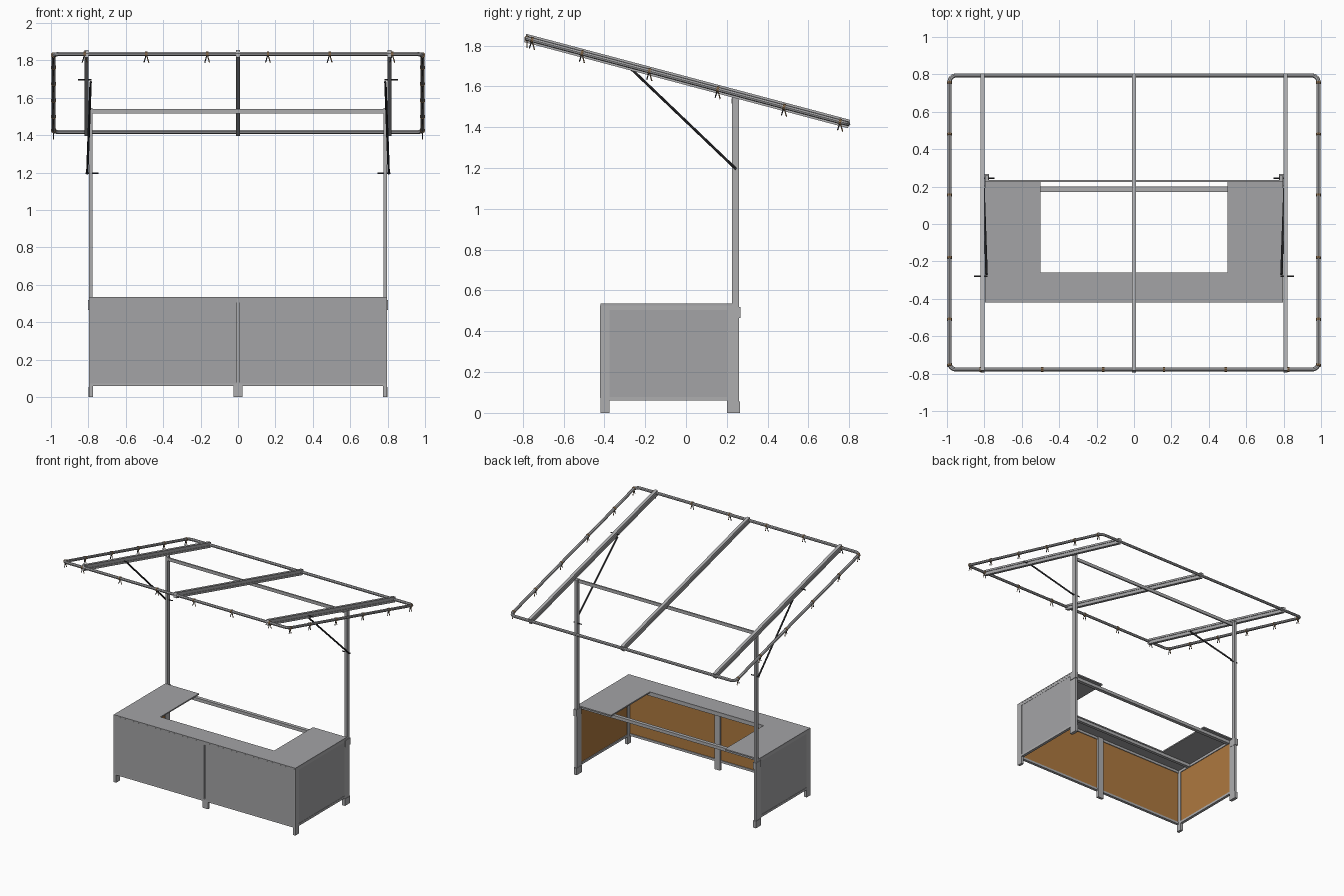
import bpy, bmesh, math
from mathutils import Vector, Matrix

if "Cube" in bpy.data.objects:
    bpy.data.objects.remove(bpy.data.objects["Cube"])

def mat(name, c):
    m = bpy.data.materials.new(name)
    m.diffuse_color = (*c, 1)
    m.use_nodes = True
    m.node_tree.nodes["Principled BSDF"].inputs["Base Color"].default_value = m.diffuse_color
    return m

METAL = mat("light_metal_grey", (0.42, 0.42, 0.43))
PANEL = mat("panel_grey", (0.37, 0.37, 0.38))
WOOD = mat("brown_wood", (0.42, 0.19, 0.05))
DARK = mat("dark_steel", (0.04, 0.04, 0.045))
CLIP = mat("tan_clip", (0.36, 0.22, 0.11))

def finish(name, bm, m, matrix=None):
    bmesh.ops.recalc_face_normals(bm, faces=bm.faces)
    me = bpy.data.meshes.new(name)
    bm.to_mesh(me)
    bm.free()
    if matrix:
        me.transform(matrix)
    me.materials.append(m)
    o = bpy.data.objects.new(name, me)
    bpy.context.collection.objects.link(o)
    return o

def prism(name, pts, vec, m, matrix=None):
    """Extrude a closed 3D outline along vec."""
    bm = bmesh.new()
    f = bm.faces.new([bm.verts.new(p) for p in pts])
    r = bmesh.ops.extrude_face_region(bm, geom=[f])
    bmesh.ops.translate(bm, vec=vec, verts=[g for g in r["geom"] if isinstance(g, bmesh.types.BMVert)])
    return finish(name, bm, m, matrix)

def box(name, x, y, z, m):
    pts = [(x[0], y[0], z[0]), (x[1], y[0], z[0]), (x[1], y[1], z[0]), (x[0], y[1], z[0])]
    return prism(name, pts, (0, 0, z[1] - z[0]), m)

def pair(name, x, y, z, m):
    """A box on the right and its mirror on the left."""
    box(name + "_right", x, y, z, m)
    box(name + "_left", (-x[1], -x[0]), y, z, m)

def smooth(o):
    bpy.ops.object.select_all(action='DESELECT')
    o.select_set(True)
    bpy.context.view_layer.objects.active = o
    bpy.ops.object.shade_smooth_by_angle()

def rod(name, a, b, r, m, n=8):
    a, b = Vector(a), Vector(b)
    d = b - a
    bm = bmesh.new()
    bmesh.ops.create_cone(bm, cap_ends=True, segments=n, radius1=r, radius2=r, depth=d.length)
    mx = Matrix.Translation((a + b) / 2) @ d.to_track_quat('Z', 'Y').to_matrix().to_4x4()
    return finish(name, bm, m, mx)

# ---- counter top: C shape with an opening at the back ----
prism("counter_top", [(-.797, -.42, .525), (.797, -.42, .525), (.797, .226, .525), (.5, .226, .525),
                      (.5, -.26, .525), (-.5, -.26, .525), (-.5, .226, .525), (-.797, .226, .525)],
      (0, 0, .01), PANEL)

# ---- counter frame: legs and rails ----
pair("front_leg", (.775, .797), (-.42, -.375), (0, .525), METAL)
box("middle_leg", (-.025, .025), (-.412, -.39), (0, .525), METAL)
pair("back_leg", (.777, .797), (.2, .226), (0, .525), METAL)
box("front_bottom_rail", (-.775, .775), (-.42, -.398), (.06, .078), METAL)
box("front_top_rail", (-.775, .775), (-.418, -.398), (.505, .525), METAL)
box("inner_top_rail", (-.775, .775), (-.29, -.265), (.5, .525), METAL)
box("back_rail", (-.777, .777), (.172, .2), (.5, .525), METAL)
pair("side_bottom_rail", (.775, .797), (-.375, .2), (.06, .078), METAL)
pair("side_top_rail", (.775, .796), (-.375, .2), (.505, .525), METAL)

# ---- panels: grey outside, wood inside ----
pair("front_panel", (.005, .792), (-.4205, -.411), (.072, .525), PANEL)
pair("front_panel_lining", (.025, .775), (-.411, -.404), (.078, .505), WOOD)
pair("side_panel", (.788, .7945), (-.375, .2), (.078, .505), PANEL)
pair("side_panel_lining", (.781, .788), (-.375, .2), (.078, .505), WOOD)

# ---- roof posts, brackets and cross bar ----
pair("roof_post", (.777, .797), (.226, .26), (0, 1.545), METAL)
pair("post_foot_bracket", (.775, .8), (.2, .265), (0, .055), METAL)
pair("post_upper_bracket", (.775, .802), (.205, .267), (.465, .518), METAL)
box("cross_bar", (-.777, .777), (.224, .236), (1.515, 1.54), METAL)

# ---- sloping roof ----
A = math.atan(.2656)
HV = .786 / math.cos(A)
HU = .986
ROOF = Matrix.Translation((0, .008, 1.6255)) @ Matrix.Rotation(-A, 4, 'X')

# rounded tube frame
R = .035
path = []
for cx, cy, s in ((1, 1, 0), (-1, 1, 90), (-1, -1, 180), (1, -1, 270)):
    for i in range(6):
        t = math.radians(s + 18 * i)
        path.append((cx * (HU - R) + R * math.cos(t), cy * (HV - R) + R * math.sin(t)))
cu = bpy.data.curves.new("roof_tube", 'CURVE')
cu.dimensions = '3D'
cu.bevel_depth = .0115
cu.bevel_resolution = 2
sp = cu.splines.new('POLY')
sp.points.add(len(path) - 1)
for p, (u, v) in zip(sp.points, path):
    p.co = (*(ROOF @ Vector((u, v, 0))), 1)
sp.use_cyclic_u = True
cu.materials.append(METAL)
tube = bpy.data.objects.new("roof_tube_frame", cu)
bpy.context.collection.objects.link(tube)
tube.select_set(True)
bpy.context.view_layer.objects.active = tube
bpy.ops.object.convert(target='MESH')
smooth(bpy.context.view_layer.objects.active)

# grooved beams
half = [(.012, -.021), (.012, -.006), (.007, -.006), (.007, .006), (.012, .006), (.012, .021)]
prof = half + [(-u, -w) for u, w in half]
for name, x in (("left", -.81), ("middle", 0), ("right", .81)):
    prism("roof_beam_" + name, [(x + u, -HV - .01, w) for u, w in prof],
          (0, 2 * HV + .015, 0), METAL, ROOF)

# ---- diagonal braces with bolts ----
for name, s in (("left", -1), ("right", 1)):
    smooth(rod("brace_" + name, (s * .806, .245, 1.195), (s * .788, -.268, 1.685), .0065, DARK, 10))
    rod("brace_top_bolt_" + name, (s * .783, -.28, 1.698), (s * .855, -.28, 1.698), .004, DARK)
    rod("brace_bottom_bolt_" + name, (s * .745, .245, 1.198), (s * .815, .245, 1.198), .004, DARK)

# ---- cloth clips on the front and side tubes ----
def clip(name, p, along):
    p = ROOF @ Vector((p[0], p[1], 0))
    d = (ROOF.to_3x3() @ Vector(along)).normalized()
    smooth(rod(name + "_collar", p - d * .006, p + d * .006, .0145, CLIP, 10))
    for k in (-1, 1):
        a = p + d * k * .003 + Vector((0, 0, -.012))
        rod(name + "_prong", a, p + d * k * .013 + Vector((0, 0, -.046)), .003, CLIP if k > 0 else DARK, 6)

for i, x in enumerate((-.82, -.49, -.165, .16, .49, .825)):
    clip("front_clip_%d" % i, (x, -HV), (1, 0, 0))
for s in (-1, 1):
    for i, y in enumerate((-.755, -.51, -.18, .155, .48, .755)):
        clip("side_clip_%d" % i, (s * HU, (y - .008) / math.cos(A)), (0, 1, 0))
